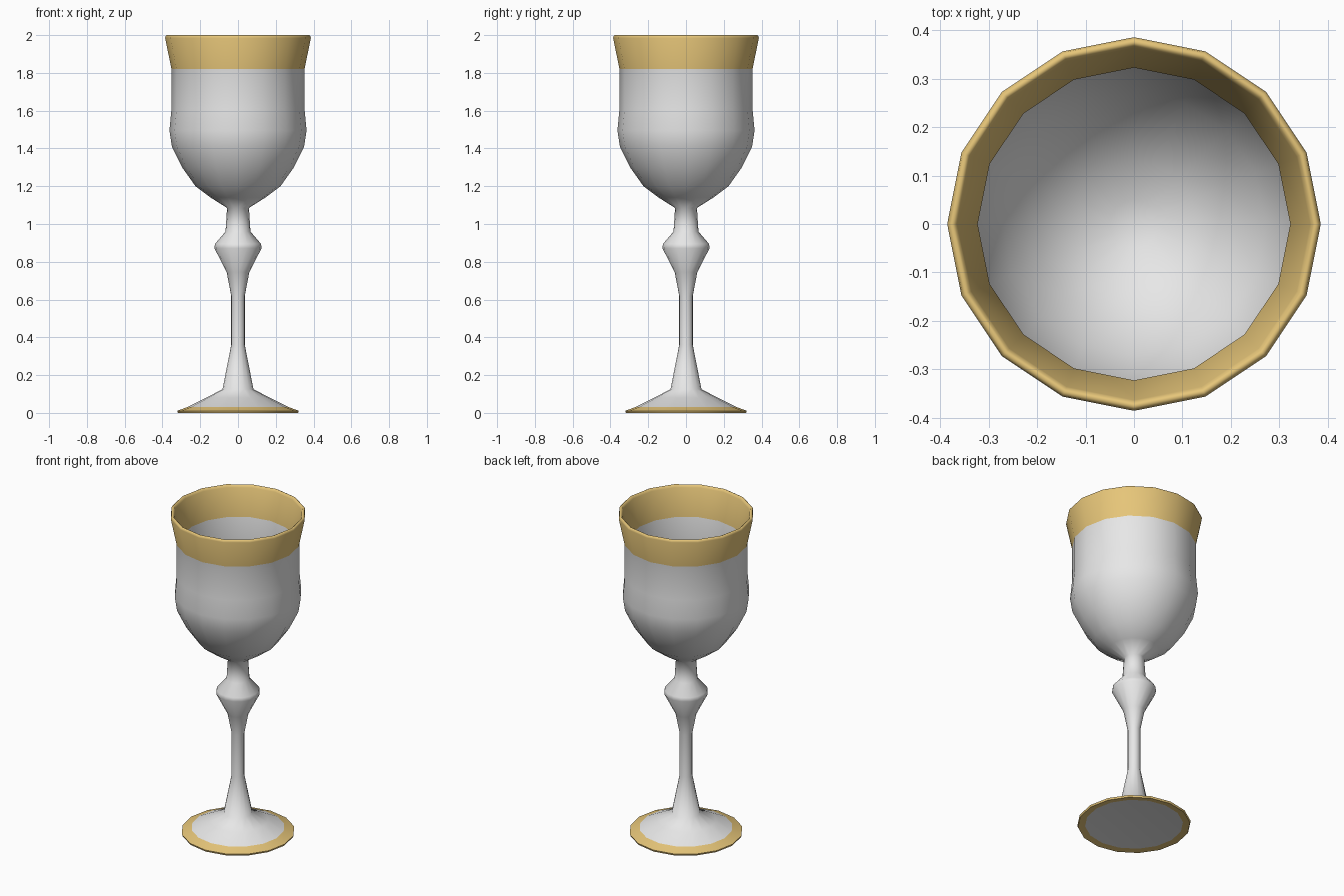
import bpy, bmesh, math

if "Cube" in bpy.data.objects:
    bpy.data.objects.remove(bpy.data.objects["Cube"])

SIDES = 16


def material(name, rgb):
    m = bpy.data.materials.new(name)
    m.diffuse_color = (*rgb, 1)
    m.use_nodes = True
    m.node_tree.nodes["Principled BSDF"].inputs["Base Color"].default_value = m.diffuse_color
    return m


silver = material("pale silver", (0.8, 0.8, 0.8))
gold = material("gold trim", (0.79, 0.56, 0.19))

# Half section (radius, height): underside, foot, stem, knob, bowl, lip, inside
profile = [
    (0, 0.005), (0.278, 0.005), (0.318, 0.0), (0.322, 0.011),
    (0.265, 0.032), (0.17, 0.08), (0.082, 0.125), (0.036, 0.36),
    (0.036, 0.62), (0.06, 0.745), (0.125, 0.872), (0.122, 0.895),
    (0.066, 0.96), (0.058, 1.085), (0.145, 1.14), (0.225, 1.20),
    (0.296, 1.30), (0.35, 1.41), (0.363, 1.495), (0.352, 1.61),
    (0.352, 1.82), (0.386, 1.985), (0.383, 1.996), (0.376, 2.0),
    (0.369, 1.996), (0.364, 1.985), (0.323, 1.82),
    (0.324, 1.61), (0.334, 1.495), (0.322, 1.42), (0.272, 1.32),
    (0.205, 1.225), (0.13, 1.17), (0.05, 1.135), (0, 1.13),
]

# Goblet: revolve the section into one continuous closed surface
bm = bmesh.new()
rings = []
for r, z in profile:
    if r == 0:
        rings.append([bm.verts.new((0, 0, z))] * SIDES)
    else:
        rings.append([bm.verts.new((r * math.cos(a), r * math.sin(a), z))
                      for a in (2 * math.pi * i / SIDES for i in range(SIDES))])

for k in range(len(rings) - 1):
    (r0, z0), (r1, z1) = profile[k], profile[k + 1]
    # Gold lip band and gold foot edge
    is_gold = min(z0, z1) > 1.815 or (max(z0, z1) < 0.05 and min(r0, r1) > 0.26)
    for i in range(SIDES):
        j = (i + 1) % SIDES
        corners = [rings[k][i], rings[k][j], rings[k + 1][j], rings[k + 1][i]]
        face = bm.faces.new(list(dict.fromkeys(corners)))
        face.material_index = int(is_gold)
bmesh.ops.recalc_face_normals(bm, faces=bm.faces)

mesh = bpy.data.meshes.new("goblet")
bm.to_mesh(mesh)
bm.free()
mesh.materials.append(silver)
mesh.materials.append(gold)
goblet = bpy.data.objects.new("goblet", mesh)
bpy.context.collection.objects.link(goblet)

bpy.context.view_layer.objects.active = goblet
goblet.select_set(True)
bpy.ops.object.shade_smooth_by_angle(angle=math.radians(65))
